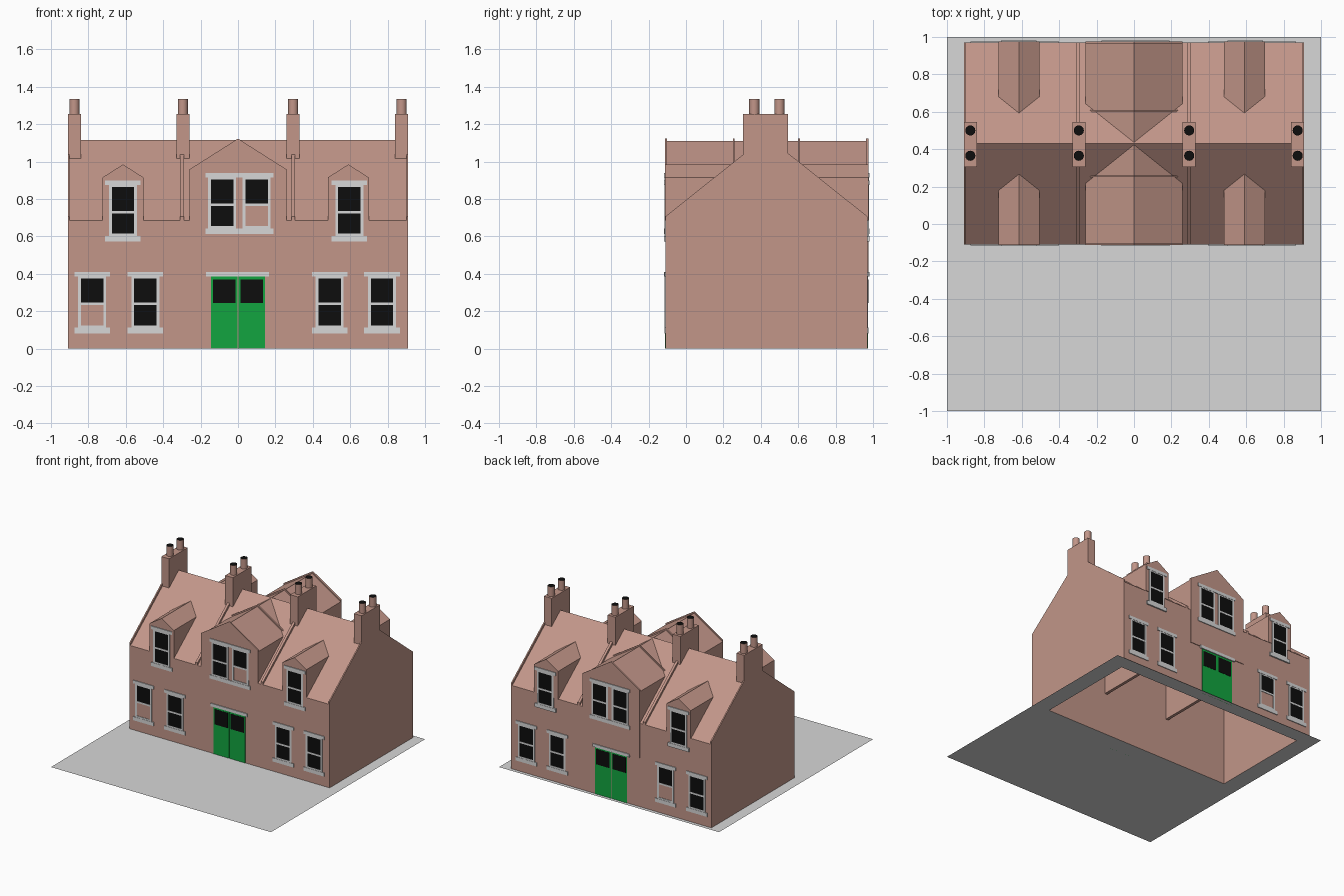
import bpy, bmesh
from mathutils import Matrix

cube = bpy.data.objects.get("Cube")
if cube:
    bpy.data.objects.remove(cube)


def material(name, rgb):
    m = bpy.data.materials.new(name)
    m.use_nodes = True
    m.diffuse_color = (*rgb, 1)
    m.node_tree.nodes["Principled BSDF"].inputs["Base Color"].default_value = (*rgb, 1)
    return m


STONE = material("pink stone", (0.54, 0.305, 0.25))
GREY = material("pale grey", (0.68, 0.68, 0.68))
GREEN = material("door green", (0.006, 0.376, 0.051))
BLACK = material("black glass", (0.004, 0.004, 0.004))


def finish(name, bm, *mats):
    me = bpy.data.meshes.new(name)
    bm.to_mesh(me)
    bm.free()
    for m in mats:
        me.materials.append(m)
    ob = bpy.data.objects.new(name, me)
    bpy.context.collection.objects.link(ob)
    return ob


def add_box(bm, x0, x1, y0, y1, z0, z1):
    size = Matrix.Diagonal((abs(x1 - x0), abs(y1 - y0), abs(z1 - z0), 1))
    mid = Matrix.Translation(((x0 + x1) / 2, (y0 + y1) / 2, (z0 + z1) / 2))
    return bmesh.ops.create_cube(bm, size=1, matrix=mid @ size)["verts"]


def boxes(name, mat, *dims):
    bm = bmesh.new()
    for d in dims:
        add_box(bm, *d)
    return finish(name, bm, mat)


def prism(name, mat, profile, axis, a, b, open_bottom=False):
    """Extrude a (y, z) profile along x, or an (x, z) profile along y."""
    bm = bmesh.new()
    rings = [[bm.verts.new((t, u, z) if axis == "x" else (u, t, z)) for u, z in profile]
             for t in (a, b)]
    for r in rings:
        bm.faces.new(r)
    n = len(profile)
    for i in range(n):
        j = (i + 1) % n
        bm.faces.new((rings[0][i], rings[0][j], rings[1][j], rings[1][i]))
    bmesh.ops.recalc_face_normals(bm, faces=bm.faces)
    if open_bottom:
        remove_bottom(bm)
    return finish(name, bm, mat)


def remove_bottom(bm):
    low = [f for f in bm.faces if all(v.co.z < 0.001 for v in f.verts)]
    bmesh.ops.delete(bm, geom=low, context="FACES_ONLY")


FRONT, BACK, MID = -0.11, 0.97, 0.43
EAVE, RIDGE, HALF = 0.685, 1.115, 0.91
INNER = (-0.86, 0.86, 0.03, 0.88)

# Ground sheet with an opening under the house
bm = bmesh.new()
x0, x1, y0, y1 = INNER
outer = [bm.verts.new((x, y, 0)) for x, y in ((-1, -1), (1, -1), (1, 1), (-1, 1))]
inner = [bm.verts.new((x, y, 0)) for x, y in ((x0, y0), (x1, y0), (x1, y1), (x0, y1))]
for i in range(4):
    j = (i + 1) % 4
    bm.faces.new((outer[i], outer[j], inner[j], inner[i]))
finish("ground_sheet", bm, GREY)

# Walls and main roof, open underneath, with an inner room
prism("house_shell", STONE, [(FRONT, 0), (BACK, 0), (BACK, EAVE), (MID, RIDGE), (FRONT, EAVE)],
      "x", -HALF, HALF, open_bottom=True)
bm = bmesh.new()
add_box(bm, *INNER, 0, 0.66)
remove_bottom(bm)
bmesh.ops.reverse_faces(bm, faces=bm.faces)
finish("inner_room", bm, STONE)
boxes("party_walls", STONE, *[(x - 0.012, x + 0.012, y0, y1, 0.35, 0.66) for x in (-0.3, 0.3)])

# Roof copings over the gables and party walls
coping = [(FRONT, EAVE), (FRONT, EAVE + 0.022), (MID, RIDGE + 0.022),
          (BACK, EAVE + 0.022), (BACK, EAVE), (MID, RIDGE)]
for label, a, b in (("right", -0.91, -0.9), ("mid_right", -0.31, -0.29),
                    ("mid_left", 0.285, 0.305), ("left", 0.9, 0.91)):
    prism(f"roof_coping_{label}", STONE, coping, "x", a, b)

# Chimney stacks, each with two black-topped pots
for label, x in (("right", -0.875), ("mid_right", -0.295), ("mid_left", 0.295), ("left", 0.875)):
    boxes(f"chimney_stack_{label}", STONE, (x - 0.035, x + 0.035, 0.305, 0.545, 0.95, 1.255))
    bm = bmesh.new()
    for y in (0.365, 0.5):
        bmesh.ops.create_cone(bm, cap_ends=True, segments=16, radius1=0.027, radius2=0.027,
                              depth=0.085, matrix=Matrix.Translation((x, y, 1.293)))
    for f in bm.faces:
        f.material_index = 1 if f.normal.z > 0.5 else 0
        f.smooth = abs(f.normal.z) < 0.5
    finish(f"chimney_pots_{label}", bm, STONE, BLACK)


def gabled(cx, half, eave, apex):
    return [(cx - half, EAVE), (cx + half, EAVE), (cx + half, eave), (cx, apex), (cx - half, eave)]


def facade(side):
    """Dormers, windows and door for one long wall."""
    back = side == "back"
    wall, out = (BACK, 1) if back else (FRONT, -1)
    proud = 0.005 if back else 0.001

    def depth(d):
        return wall + out * d

    # Dormers
    for label, cx in (("right", -0.615), ("left", 0.59)):
        prism(f"{side}_dormer_{label}", STONE, gabled(cx, 0.11, 0.915, 0.985), "y",
              depth(proud), depth(-0.38))
    prism(f"{side}_dormer_centre", STONE, gabled(0, 0.26, 0.945, 1.11), "y",
          depth(proud), depth(-0.535))
    cope = [(-0.26, 0.945), (-0.26, 0.958), (0, 1.123), (0.26, 0.958), (0.26, 0.945), (0, 1.11)]
    prism(f"{side}_gable_coping", STONE, cope, "y", depth(proud), depth(-0.008))
    prism(f"{side}_gable_coping_rear", STONE, cope, "y", depth(-0.36), depth(-0.37))
    if back:
        boxes("back_centre_facing", STONE, (-0.26, 0.26, wall - 0.01, depth(proud), 0.4, EAVE))

    trim, glass = [], []

    def plate(store, a, b, z0, z1, d):
        store.append((a, b, wall, depth(d), z0, z1))

    def window(cx, base, lift, low_pane=True):
        """Sash window: glass starts at base; lift is the proud offset."""
        top, bar = base + 0.25, base + 0.115
        for s in (-1, 1):
            plate(trim, cx + s * 0.06, cx + s * 0.075, base - 0.015, top + 0.01, lift + 0.004)
        for z0, z1 in ((base - 0.015, base), (bar - 0.007, bar + 0.007), (top, top + 0.01)):
            plate(trim, cx - 0.06, cx + 0.06, z0, z1, lift + 0.004)
        plate(glass, cx - 0.06, cx + 0.06, bar, top, lift + 0.002)
        if low_pane:
            plate(glass, cx - 0.06, cx + 0.06, base, bar, lift + 0.002)

    def lintel_and_sill(a, b, base, lift):
        plate(trim, a, b, base + 0.26, base + 0.285, lift + 0.006)
        plate(trim, a, b, base - 0.043, base - 0.013, lift + 0.006)

    # Ground floor windows; one on each wall lacks its lower pane
    unglazed = -0.495 if back else -0.78
    for cx in (-0.78, -0.495, 0.49, 0.77):
        window(cx, 0.125, 0, cx != unglazed)
        lintel_and_sill(cx - 0.095, cx + 0.095, 0.125, 0)

    # Dormer windows
    for cx in (-0.615, 0.595):
        window(cx, 0.615, proud)
        lintel_and_sill(cx - 0.095, cx + 0.095, 0.615, proud)
    window(-0.085, 0.655, proud)
    window(0.1, 0.655, proud, back)
    lintel_and_sill(-0.175, 0.19, 0.655, proud)

    # Double door with glazed tops
    plate(trim, -0.17, 0.165, 0.385, 0.41, proud + 0.006)
    leaves = []
    for a, b in ((-0.145, -0.002), (0.002, 0.145)):
        plate(leaves, a, b, 0, 0.385, 0.003)
        plate(glass, a + 0.011, b - 0.011, 0.245, 0.37, 0.005)
    boxes(f"{side}_door", GREEN, *leaves)
    boxes(f"{side}_window_trim", GREY, *trim)
    boxes(f"{side}_glass", BLACK, *glass)


facade("front")
facade("back")
